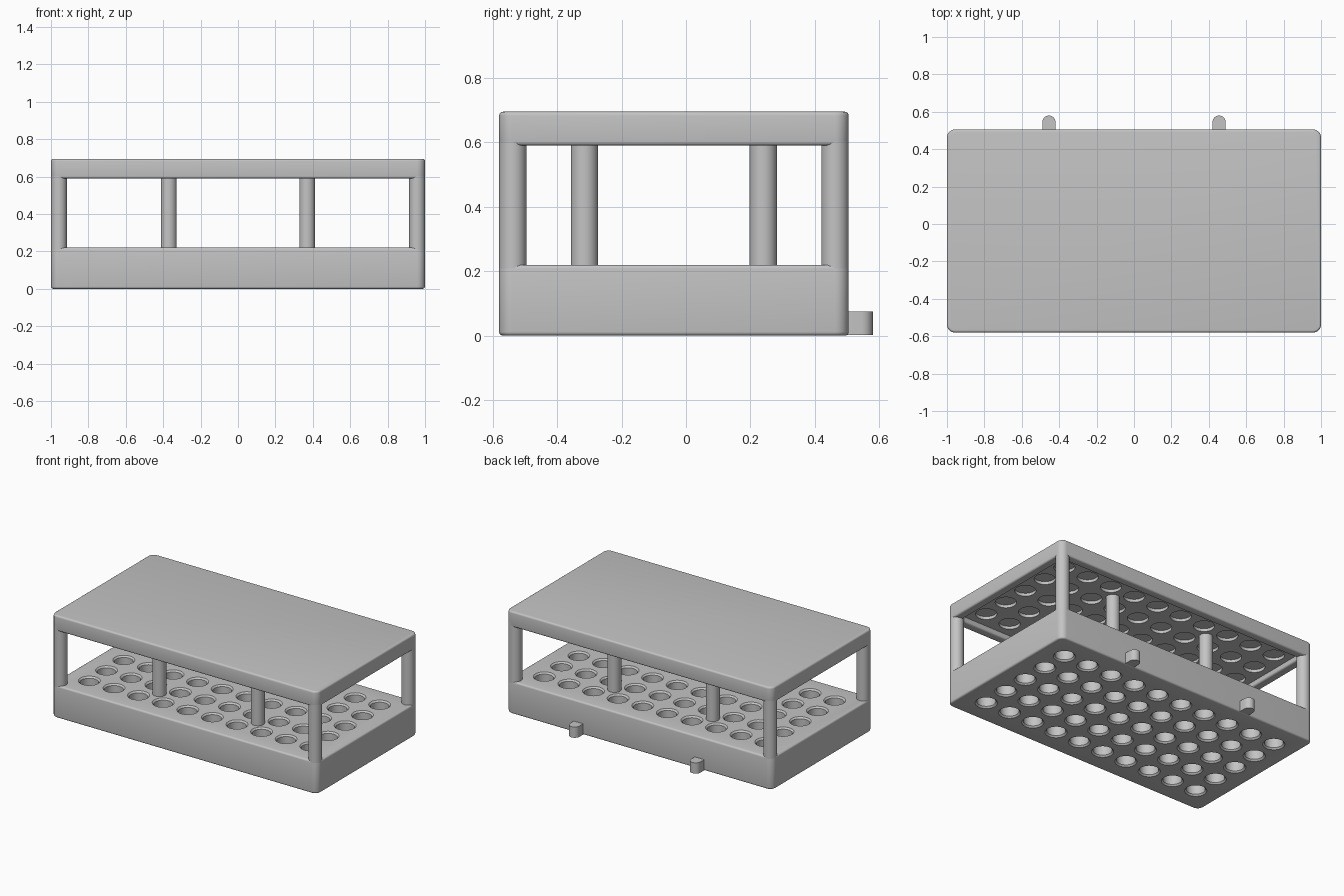
import bpy, bmesh
from math import sin, cos, pi

cube = bpy.data.objects.get("Cube")
if cube:
    bpy.data.objects.remove(cube, do_unlink=True)

HX, Y0, Y1 = 1.0, -0.58, 0.505        # body footprint
YC, HY = (Y0 + Y1) / 2, (Y1 - Y0) / 2
R = 0.0425                            # post and corner radius
PITCH = 0.185

grey = bpy.data.materials.new("plain_grey")
grey.use_nodes = True
GREY = (0.55, 0.55, 0.55, 1)
grey.diffuse_color = GREY
grey.node_tree.nodes["Principled BSDF"].inputs["Base Color"].default_value = GREY


def finish(bm, name):
    bmesh.ops.recalc_face_normals(bm, faces=bm.faces)
    mesh = bpy.data.meshes.new(name)
    bm.to_mesh(mesh)
    bm.free()
    mesh.materials.append(grey)
    ob = bpy.data.objects.new(name, mesh)
    bpy.context.collection.objects.link(ob)
    return ob


def loft(bm, loops):
    """Skin a stack of closed loops and cap both ends."""
    rings = [[bm.verts.new(p) for p in loop] for loop in loops]
    for a, b in zip(rings, rings[1:]):
        for i in range(len(a)):
            j = (i + 1) % len(a)
            bm.faces.new((a[i], a[j], b[j], b[i]))
    bm.faces.new(rings[0])
    bm.faces.new(rings[-1])


def rounded_rect(inset, z, steps=8):
    r = max(R - inset, 0.02)
    cx, cy = HX - inset - r, HY - inset - r
    pts = []
    for k, (sx, sy) in enumerate(((1, 1), (-1, 1), (-1, -1), (1, -1))):
        for i in range(steps + 1):
            a = (k + i / steps) * pi / 2
            pts.append((sx * cx + r * cos(a), YC + sy * cy + r * sin(a), z))
    return pts


def circle(x, y, r, z, n=32):
    return [(x + r * cos(2 * pi * i / n), y + r * sin(2 * pi * i / n), z) for i in range(n)]


def fillet(inset, z, din, dz, steps=4):
    """Quarter round from (inset + din, z) to (inset, z + dz)."""
    arc = [i / steps * pi / 2 for i in range(steps + 1)]
    return [(inset + din * (1 - sin(a)), z + dz * (1 - cos(a))) for a in arc]


def slab(name, profile):
    bm = bmesh.new()
    loft(bm, [rounded_rect(i, z) for i, z in profile])
    return finish(bm, name)


def drill(target, profile):
    """Cut the 10 by 5 grid of round holes, each turned from (radius, z)."""
    bm = bmesh.new()
    for i in range(10):
        for j in range(5):
            x, y = (i - 4.5) * PITCH, YC + (j - 2) * PITCH
            loft(bm, [circle(x, y, r, z) for r, z in profile])
    cutter = finish(bm, "hole_cutter")
    cutter.hide_render = True
    mod = target.modifiers.new("holes", 'BOOLEAN')
    mod.operation, mod.solver, mod.object = 'DIFFERENCE', 'EXACT', cutter
    bpy.context.view_layer.objects.active = target
    bpy.ops.object.modifier_apply(modifier=mod.name)
    bpy.data.objects.remove(cutter, do_unlink=True)


# Base block with chamfered through holes
B = 0.012
base = slab("base_block", fillet(0, 0, B, B) + fillet(0, 0.22, B, -B)[::-1])
drill(base, [(0.078, -0.01), (0.058, 0.01), (0.058, 0.21), (0.078, 0.23)])

# Top plate with a recessed underside and shallow sockets
LIP, CEIL = 0.06, 0.625
lip_inner = [(2 * LIP - B - i, z) for i, z in fillet(LIP, 0.59, B, B)]
lip_inner = [(LIP - (i - LIP), z) for i, z in fillet(LIP, 0.59, B, B)]
top = slab("top_plate", [(LIP, CEIL)] + lip_inner[::-1]
           + fillet(0, 0.59, B, B) + fillet(0, 0.695, B, -B)[::-1])
drill(top, [(0.065, CEIL - 0.01), (0.065, CEIL + 0.02)])


# Corner and inner posts
def post(name, x, y):
    bm = bmesh.new()
    loft(bm, [circle(x, y, R, 0.205), circle(x, y, R, CEIL + 0.005)])
    return finish(bm, name)


parts = [base, top]
for sx, side in ((1, "left"), (-1, "right")):
    for sy, end in ((1, "back"), (-1, "front")):
        parts.append(post(f"corner_post_{end}_{side}", sx * (HX - R), YC + sy * (HY - R)))
        parts.append(post(f"inner_post_{end}_{side}", sx * 2 * PITCH, YC + sy * 1.5 * PITCH))

    # Round-ended peg on the back
    w, x = 0.035, sx * 0.455
    outline = [(x + w, Y1 - 0.02), *[(x + w * cos(a * pi / 16), 0.545 + w * sin(a * pi / 16))
                                     for a in range(17)], (x - w, Y1 - 0.02)]
    bm = bmesh.new()
    loft(bm, [[(px, py, z) for px, py in outline] for z in (0.002, 0.075)])
    parts.append(finish(bm, f"back_peg_{side}"))

# Smooth rounds, sharp edges
bpy.ops.object.select_all(action='DESELECT')
for ob in parts:
    ob.select_set(True)
bpy.context.view_layer.objects.active = base
bpy.ops.object.shade_smooth_by_angle()
